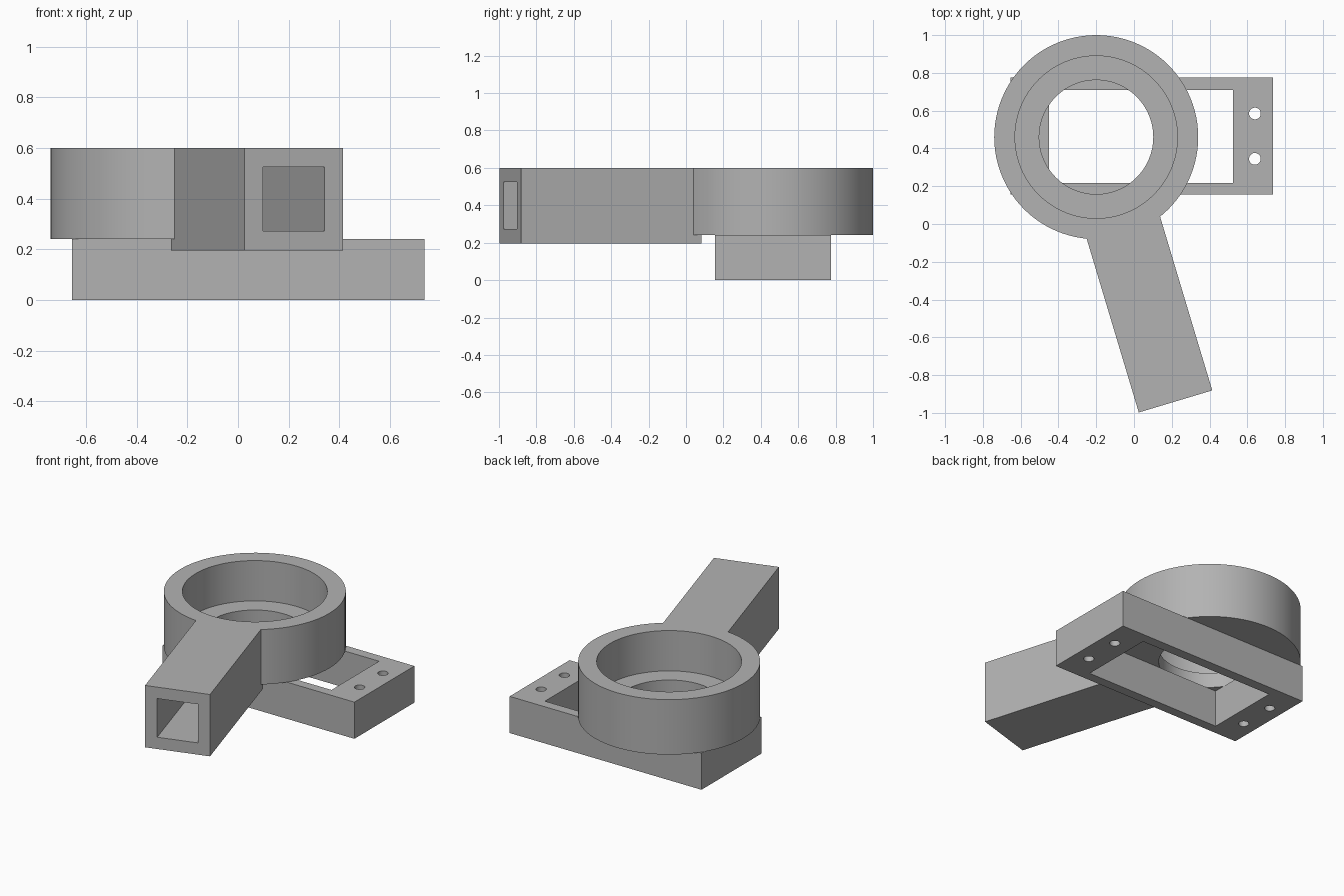
import bpy, bmesh, math
from mathutils import Matrix, Vector

if "Cube" in bpy.data.objects:
    bpy.data.objects.remove(bpy.data.objects["Cube"])

grey = bpy.data.materials.new("plain grey")
grey.diffuse_color = (0.45, 0.45, 0.45, 1)
grey.use_nodes = True
grey.node_tree.nodes["Principled BSDF"].inputs["Base Color"].default_value = grey.diffuse_color

RING = Vector((-0.2, 0.46, 0))      # ring axis
ARM_ANGLE = math.radians(16.7)      # arm points away from the ring axis
ARM_TIP = 1.461                     # distance from ring axis to arm tip


def finish(name, bm):
    bmesh.ops.recalc_face_normals(bm, faces=bm.faces)
    mesh = bpy.data.meshes.new(name)
    bm.to_mesh(mesh)
    bm.free()
    mesh.materials.append(grey)
    obj = bpy.data.objects.new(name, mesh)
    bpy.context.collection.objects.link(obj)
    return obj


def box(name, lo, hi, matrix=Matrix()):
    lo, hi = Vector(lo), Vector(hi)
    bm = bmesh.new()
    bmesh.ops.create_cube(bm, size=1)
    for v in bm.verts:
        v.co = matrix @ Vector([(lo[i] + hi[i]) / 2 + v.co[i] * (hi[i] - lo[i]) for i in range(3)])
    return finish(name, bm)


def cylinder(name, x, y, z0, z1, r, sides):
    bm = bmesh.new()
    bmesh.ops.create_cone(bm, cap_ends=True, segments=sides, radius1=r, radius2=r, depth=z1 - z0,
                          matrix=Matrix.Translation((x, y, (z0 + z1) / 2)))
    return finish(name, bm)


def combine(obj, other, operation):
    """Apply a boolean and remove the helper."""
    mod = obj.modifiers.new(operation, 'BOOLEAN')
    mod.object, mod.operation, mod.solver = other, operation, 'EXACT'
    bpy.context.view_layer.objects.active = obj
    bpy.ops.object.modifier_apply(modifier=mod.name)
    bpy.data.objects.remove(other)


def shade(obj):
    bpy.ops.object.select_all(action='DESELECT')
    obj.select_set(True)
    bpy.context.view_layer.objects.active = obj
    bpy.ops.object.shade_smooth_by_angle(angle=math.radians(30))


# Base frame with a rectangular opening and four screw holes
base = box("base_frame", (-0.655, 0.155, 0), (0.735, 0.775, 0.24))
combine(base, box("opening_cutter", (-0.45, 0.217, -0.1), (0.525, 0.71, 0.4)), 'DIFFERENCE')
for x in (-0.56, 0.64):
    for y in (0.345, 0.585):
        combine(base, cylinder("screw_cutter", x, y, -0.1, 0.4, 0.031, 32), 'DIFFERENCE')
shade(base)

# Ring holder: solid drum joined to the arm, then bored in two steps
holder = cylinder("ring_and_arm", RING.x, RING.y, 0.24, 0.6, 0.54, 96)
turn = Matrix.Translation(RING) @ Matrix.Rotation(ARM_ANGLE, 4, 'Z')
combine(holder, box("arm", (-0.203, -ARM_TIP, 0.195), (0.203, -0.456, 0.6), turn), 'UNION')
combine(holder, cylinder("wide_bore_cutter", RING.x, RING.y, 0.336, 0.8, 0.43, 96), 'DIFFERENCE')
combine(holder, cylinder("narrow_bore_cutter", RING.x, RING.y, 0.1, 0.5, 0.302, 96), 'DIFFERENCE')

# Square socket running along the arm
combine(holder, box("socket_cutter", (-0.127, -ARM_TIP - 0.1, 0.272), (0.127, -0.54, 0.525), turn), 'DIFFERENCE')
shade(holder)
